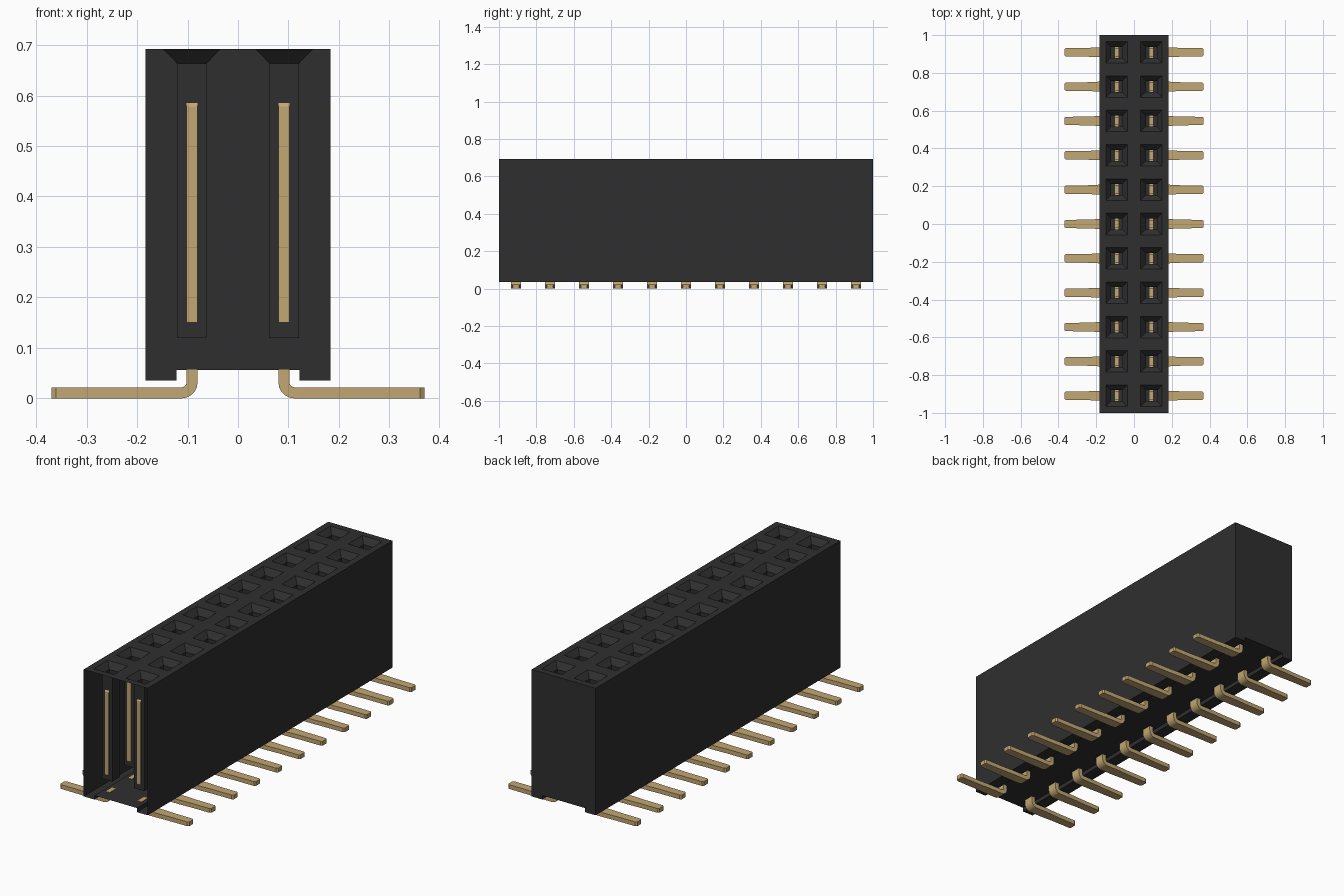
import bpy, bmesh, math

cube = bpy.data.objects.get("Cube")
if cube:
    bpy.data.objects.remove(cube, do_unlink=True)

COUNT = 11
PITCH = 2 / COUNT
ROW_X = 0.0915
ROWS_Y = [-1 + PITCH * (i + 0.5) for i in range(COUNT)]
TOP = 0.692
MOUTH = 0.057      # half width of funnel at the top
HOLE = 0.029       # half width of the pocket


def material(name, rgb):
    m = bpy.data.materials.new(name)
    m.diffuse_color = (*rgb, 1)
    m.use_nodes = True
    bsdf = m.node_tree.nodes["Principled BSDF"]
    bsdf.inputs["Base Color"].default_value = (*rgb, 1)
    bsdf.inputs["Roughness"].default_value = 0.6
    return m


black = material("black plastic", (0.028, 0.028, 0.028))
gold = material("gold metal", (0.54, 0.385, 0.17))


def finish(name, bm, mat):
    bmesh.ops.remove_doubles(bm, verts=bm.verts, dist=1e-5)
    bmesh.ops.recalc_face_normals(bm, faces=bm.faces)
    mesh = bpy.data.meshes.new(name)
    bm.to_mesh(mesh)
    bm.free()
    mesh.materials.append(mat)
    ob = bpy.data.objects.new(name, mesh)
    bpy.context.collection.objects.link(ob)
    return ob


def loft(bm, rings, cap_start=True, cap_end=True):
    """Join closed rings of points with quads and optional end caps."""
    vs = [[bm.verts.new(p) for p in r] for r in rings]
    n = len(vs[0])
    for a, b in zip(vs, vs[1:]):
        for i in range(n):
            j = (i + 1) % n
            bm.faces.new((a[i], a[j], b[j], b[i]))
    if cap_start:
        bm.faces.new(vs[0])
    if cap_end:
        bm.faces.new(vs[-1])


# Housing: profile swept along y, open at the front end, holes left in the top
top_x = [-0.183, -ROW_X - MOUTH, -ROW_X + MOUTH, ROW_X - MOUTH, ROW_X + MOUTH, 0.183]
profile = [(x, TOP) for x in top_x] + [
    (0.183, 0.035), (0.122, 0.035), (0.122, 0.056),
    (-0.122, 0.056), (-0.122, 0.035), (-0.183, 0.035)]
cuts = [-1] + [y + s * MOUTH for y in ROWS_Y for s in (-1, 1)] + [1]
bm = bmesh.new()
grid = [[bm.verts.new((x, y, z)) for x, z in profile] for y in cuts]
n = len(profile)
for k in range(len(cuts) - 1):
    for i in range(n):
        if i in (1, 3) and k % 2 == 1:
            continue
        j = (i + 1) % n
        bm.faces.new((grid[k][i], grid[k][j], grid[k + 1][j], grid[k + 1][i]))
bm.faces.new(grid[-1])


# Funnel-mouthed pockets hanging from the top face
def square(cx, cy, h, z):
    return [(cx + a * h, cy + b * h, z) for a, b in ((-1, -1), (1, -1), (1, 1), (-1, 1))]


for cx in (-ROW_X, ROW_X):
    for cy in ROWS_Y:
        loft(bm, [square(cx, cy, MOUTH, TOP), square(cx, cy, HOLE, 0.663),
                  square(cx, cy, HOLE, 0.12)], cap_start=False)
finish("housing", bm, black)


# Bent tail: sections follow a path down from the housing and out sideways
def tail_sections():
    secs = [((0.080, 0.058), (0.102, 0.058), 0.026)]
    for k in range(6):
        a = math.pi + k * math.pi / 10
        c, s = math.cos(a), math.sin(a)
        secs.append(((0.112 + 0.032 * c, 0.032 + 0.032 * s),
                     (0.112 + 0.010 * c, 0.032 + 0.010 * s), 0.026))
    for x, w in ((0.19, 0.026), (0.25, 0.023), (0.361, 0.022), (0.369, 0.016)):
        secs.append(((x, 0.0), (x, 0.022), w))
    return secs


def add_tail(bm, side, cy):
    rings = []
    for (x0, z0), (x1, z1), w in tail_sections():
        rings.append([(side * x0, cy - w, z0), (side * x0, cy + w, z0),
                      (side * x1, cy + w, z1), (side * x1, cy - w, z1)])
    loft(bm, rings)


# Fork contact: two upright leaves joined by a base, with tips bent inwards
def add_contact(bm, cx, cy):
    half = [(0.033, 0.15), (0.033, 0.578), (0.029, 0.585),
            (0.019, 0.585), (0.019, 0.17)]
    outline = half + [(-y, z) for y, z in reversed(half)]
    loft(bm, [[(cx + dx, cy + y, z) for y, z in outline] for dx in (-0.011, 0.011)])


for side, label in ((1, "left"), (-1, "right")):
    tails, contacts = bmesh.new(), bmesh.new()
    for cy in ROWS_Y:
        add_tail(tails, side, cy)
        add_contact(contacts, side * ROW_X, cy)
    tail_ob = finish(label + "_solder_tails", tails, gold)
    finish(label + "_contacts", contacts, gold)
    # Smooth the bends only
    bpy.ops.object.select_all(action='DESELECT')
    tail_ob.select_set(True)
    bpy.context.view_layer.objects.active = tail_ob
    bpy.ops.object.shade_smooth_by_angle(angle=math.radians(25))
